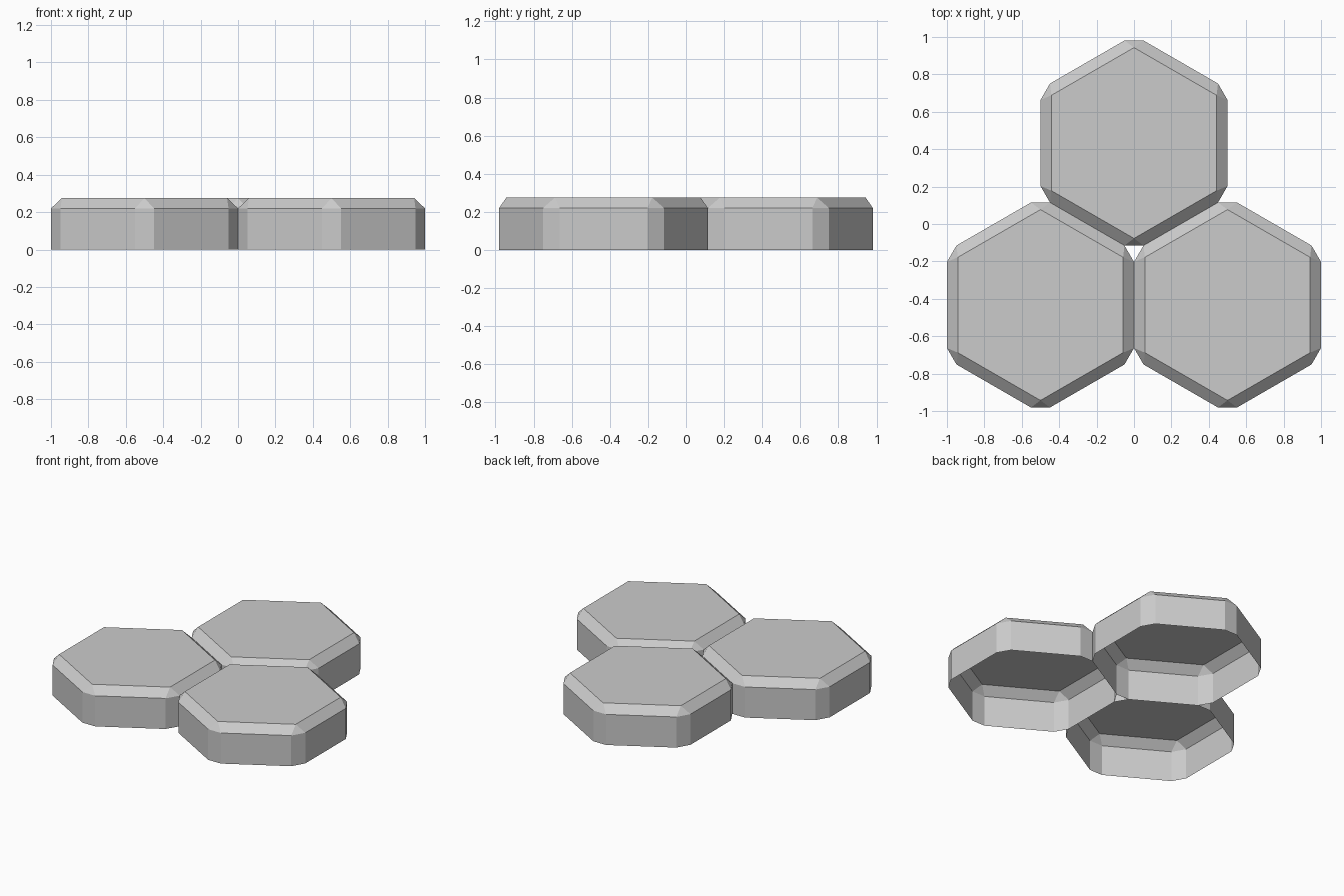
import bpy
import bmesh
from math import cos, sin, pi
from mathutils import Matrix, Vector

cube = bpy.data.objects.get("Cube")
if cube:
    bpy.data.objects.remove(cube, do_unlink=True)

APOTHEM = 0.5       # centre to flat side
HALF_SIDE = 0.23    # half the length of a side between cut corners
TOP_RADIUS = 0.51   # centre to corner of the top face
WALL_TOP = 0.22
HEIGHT = 0.275

grey = bpy.data.materials.new("light grey")
grey.use_nodes = True
colour = (0.6, 0.6, 0.6, 1)
grey.diffuse_color = colour
grey.node_tree.nodes["Principled BSDF"].inputs["Base Color"].default_value = colour


def build_tile_mesh():
    """Hollow hexagonal shell, open below, with cut corners and a bevelled rim."""
    bm = bmesh.new()
    base, rim, top = [], [], []
    for i in range(6):
        turn = Matrix.Rotation(i * pi / 3, 3, "Z")
        for side in (-1, 1):
            point = turn @ Vector((APOTHEM, side * HALF_SIDE, 0))
            base.append(bm.verts.new(point))
            rim.append(bm.verts.new(point + Vector((0, 0, WALL_TOP))))
        angle = (i + 0.5) * pi / 3
        top.append(bm.verts.new((TOP_RADIUS * cos(angle), TOP_RADIUS * sin(angle), HEIGHT)))

    # Upright walls
    for i in range(12):
        j = (i + 1) % 12
        bm.faces.new((base[i], base[j], rim[j], rim[i]))
    # Sloped rim: one long bevel per side, one triangle per corner
    for i in range(6):
        a, b, c = rim[2 * i], rim[2 * i + 1], rim[(2 * i + 2) % 12]
        bm.faces.new((a, b, top[i], top[i - 1]))
        bm.faces.new((b, c, top[i]))
    # Flat top
    bm.faces.new(top)

    mesh = bpy.data.meshes.new("hexagon_tile")
    bm.to_mesh(mesh)
    bm.free()
    mesh.materials.append(grey)
    return mesh


# Three tiles packed side to side
tile_mesh = build_tile_mesh()
row = APOTHEM * sin(pi / 3)
for name, x, y in (("front_left_tile", APOTHEM, -row),
                   ("front_right_tile", -APOTHEM, -row),
                   ("back_tile", 0, row)):
    tile = bpy.data.objects.new(name, tile_mesh)
    tile.location = (x, y, 0)
    bpy.context.collection.objects.link(tile)
